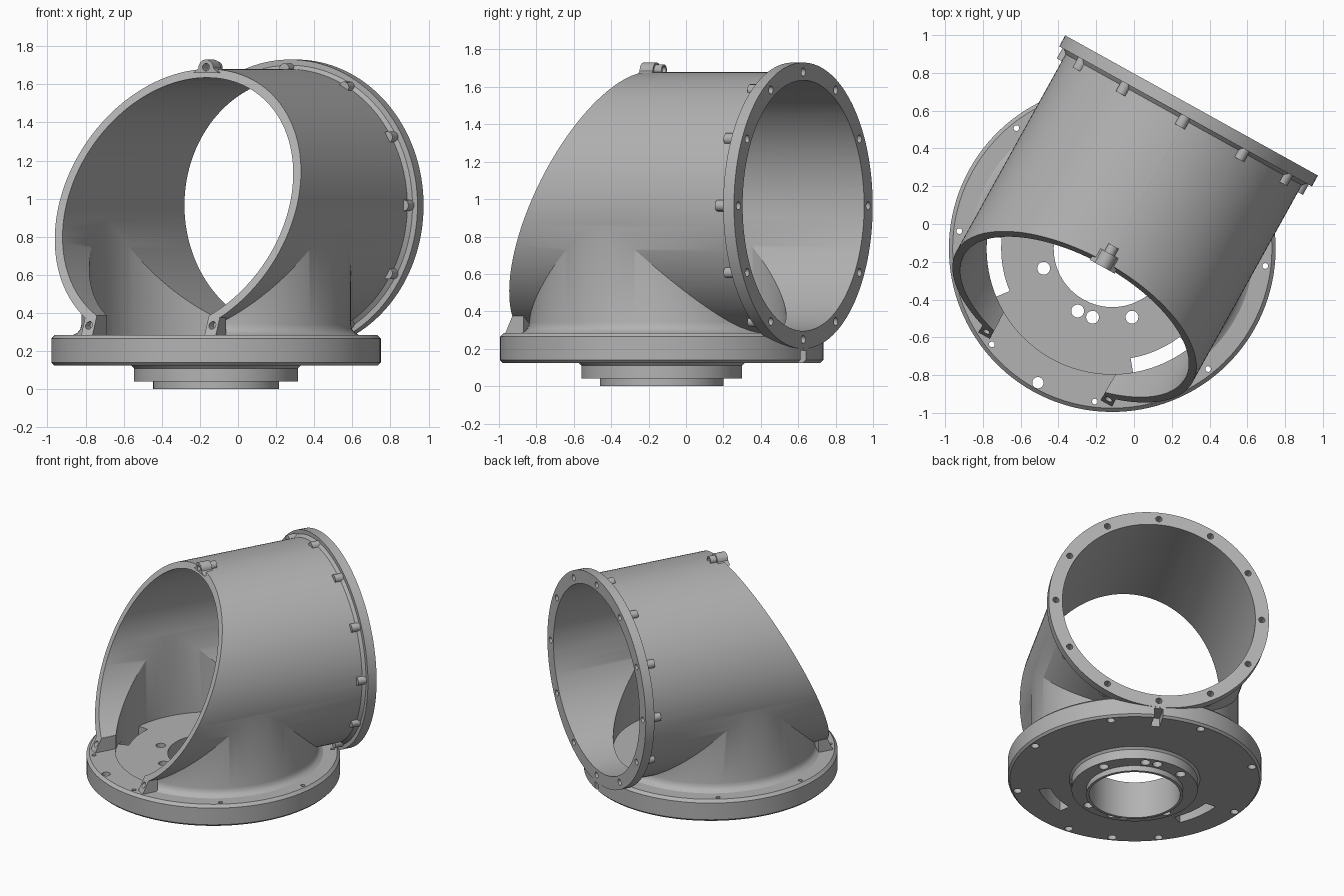
import bpy, bmesh
from math import radians, sin, cos, pi
from mathutils import Matrix

cube = bpy.data.objects.get("Cube")
if cube:
    bpy.data.objects.remove(cube)

grey = bpy.data.materials.new("cast_grey")
grey.use_nodes = True
grey.diffuse_color = (0.45, 0.45, 0.45, 1)
grey.node_tree.nodes["Principled BSDF"].inputs["Base Color"].default_value = grey.diffuse_color

AXIS_Z = 0.965          # height of the tube axis
TUBE_R, BORE_R = 0.715, 0.67
ALONG_Y = Matrix.Rotation(radians(-90), 4, 'X')


def finish(name, bm):
    bmesh.ops.recalc_face_normals(bm, faces=bm.faces)
    mesh = bpy.data.meshes.new(name)
    bm.to_mesh(mesh)
    bm.free()
    mesh.materials.append(grey)
    ob = bpy.data.objects.new(name, mesh)
    bpy.context.collection.objects.link(ob)
    return ob


def lathe(name, profile, places=(Matrix(),), segs=128, closed=False):
    """Turn an (r, z) profile about z and put a copy at each place."""
    bm = bmesh.new()
    turns = [2 * pi * i / segs for i in range(segs)]
    for place in places:
        rows = []
        for r, z in profile:
            if r == 0:
                rows.append([bm.verts.new((0, 0, z))] * segs)
            else:
                rows.append([bm.verts.new((r * cos(a), r * sin(a), z)) for a in turns])
        for low, high in list(zip(rows, rows[1:])) + ([(rows[-1], rows[0])] if closed else []):
            for i in range(segs):
                j = (i + 1) % segs
                corners = dict.fromkeys([low[i], low[j], high[j], high[i]])
                bm.faces.new(list(corners))
        bmesh.ops.transform(bm, matrix=place, verts=list({v for row in rows for v in row}))
    return finish(name, bm)


def rod(name, r, lo, hi, places=(Matrix(),), segs=24):
    return lathe(name, [(0, lo), (r, lo), (r, hi), (0, hi)], places, segs)


def prism(name, pts, axis, lo, hi):
    """Extrude a polygon along the named axis from lo to hi."""
    k = "xyz".index(axis)
    bm = bmesh.new()
    ends = []
    for d in (lo, hi):
        ends.append([bm.verts.new(list(p[:k]) + [d] + list(p[k:])) for p in pts])
        bm.faces.new(ends[-1])
    for i in range(len(pts)):
        bm.faces.new([ends[0][i - 1], ends[0][i], ends[1][i], ends[1][i - 1]])
    return finish(name, bm)


def box(name, x0, x1, y0, y1, z0, z1):
    return prism(name, [(x0, y0), (x1, y0), (x1, y1), (x0, y1)], 'z', z0, z1)


def boolean(target, operation, *tools):
    for tool in tools:
        mod = target.modifiers.new("bool", 'BOOLEAN')
        mod.operation, mod.solver, mod.object = operation, 'MANIFOLD', tool
        bpy.context.view_layer.objects.active = target
        bpy.ops.object.modifier_apply(modifier=mod.name)
        bpy.data.objects.remove(tool)


def ring(radius, degrees):
    return [Matrix.Translation((radius * cos(radians(a)), radius * sin(radians(a)), 0)) for a in degrees]


def on_axis(x, z):
    return Matrix.Translation((x, 0, z)) @ ALONG_Y


# Round base plate with stepped hub and recessed floor
base = lathe("base_plate", [
    (0.31, 0), (0.33, 0), (0.33, 0.04), (0.43, 0.04), (0.43, 0.11), (0.445, 0.125),
    (0.85, 0.125), (0.865, 0.14), (0.865, 0.265), (0.845, 0.285),
    (0.665, 0.285), (0.665, 0.277), (0.31, 0.277)], closed=True)

# Screw holes through rim and hub
rim = lathe("rim_holes", [(0, 0.1), (0.028, 0.1), (0.028, 0.19), (0.015, 0.2), (0.015, 0.3), (0, 0.3)],
            ring(0.815, [22.5 + 45 * i for i in range(8)]), 24)
large = rod("locating_hole", 0.03, 0.1, 0.3, ring(0.812, [270]))
hub = rod("hub_holes", 0.034, -0.05, 0.3, ring(0.378, [45, 90, 103, 135, 225, 270, 283, 315]))
boolean(base, 'DIFFERENCE', rim, large, hub)

# Two curved slots in the floor and a notch below the flange
for side in (-1, 1):
    arc = [radians(270 + side * 52.5 + t) for t in range(-14, 15, 2)]
    pts = [(0.588 * cos(a), 0.588 * sin(a)) for a in arc]
    pts += [(0.668 * cos(a), 0.668 * sin(a)) for a in reversed(arc)]
    boolean(base, 'DIFFERENCE', prism("slot", pts, 'z', 0.05, 0.35))
boolean(base, 'DIFFERENCE', box("notch", -0.03, 0.03, 0.73, 0.95, 0.1, 0.19),
        rod("flange_access", 0.024, 0.78, 0.95, [on_axis(0, AXIS_Z - TUBE_R)]))

# Horizontal tube with bolted flange, standing on a round neck
housing = lathe("housing", [
    (0, -1.2), (TUBE_R, -1.2), (TUBE_R, 0.78), (0.735, 0.8),
    (0.765, 0.8), (0.765, 0.866), (0, 0.866)], [on_axis(0, AXIS_Z)])
neck = lathe("neck", [(0, 0.26), (0.75, 0.26), (0.75, 0.285), (0.727, 0.297),
                      (0.713, 0.315), (0.707, 0.34), (0.707, 0.96), (0, 0.96)])
bolts = [on_axis(TUBE_R * cos(i * pi / 6), AXIS_Z + TUBE_R * sin(i * pi / 6)) for i in range(12)]
boolean(housing, 'UNION', neck, rod("bolt_bosses", 0.03, 0.738, 0.82, bolts, 16))
boolean(housing, 'DIFFERENCE',
        rod("tube_bore", BORE_R, -1.4, 1, [on_axis(0, AXIS_Z)], 128),
        rod("neck_bore", 0.665, 0.2, 0.955, segs=128),
        box("floor_gap", -0.338, 0.338, -1.4, -0.2, 0.2, 0.39))

# Lower lugs, slanted mouth, then lug and bolt holes
for side in (-1, 1):
    boolean(housing, 'UNION', box("lower_lug", side * 0.37 - 0.034, side * 0.37 + 0.034,
                                  -0.8, -0.62, 0.265, 0.385))
boolean(housing, 'DIFFERENCE',
        prism("mouth_cut", [(0.107, 2.08), (-0.827, 0.08), (-1.6, 0.08), (-1.6, 2.08)], 'x', -1.2, 1.2),
        rod("lug_holes", 0.02, -0.9, -0.66, [on_axis(s * 0.37, 0.335) for s in (-1, 1)]),
        rod("bolt_holes", 0.022, 0.76, 1, bolts, 16))

# Upper lug with rounded top and a screw sleeve behind it
top = [(0.045 * cos(radians(a)), 1.685 + 0.045 * sin(radians(a))) for a in range(0, 181, 15)]
upper_lug = prism("upper_lug", [(0.075, 1.66)] + top + [(-0.075, 1.66)], 'y', -0.11, -0.03)
boolean(upper_lug, 'UNION', rod("sleeve", 0.03, -0.06, 0.015, [on_axis(0, 1.69)]))
boolean(upper_lug, 'DIFFERENCE', rod("upper_lug_hole", 0.02, -0.3, 0.2, [on_axis(0, 1.69)]))

# Turn the assembly to its resting direction
place = Matrix.Translation((-0.115, -0.13, 0)) @ Matrix.Rotation(radians(-29), 4, 'Z')
for ob in (base, housing, upper_lug):
    ob.data.transform(place)
    bpy.ops.object.select_all(action='DESELECT')
    ob.select_set(True)
    bpy.context.view_layer.objects.active = ob
    bpy.ops.object.shade_smooth_by_angle(angle=radians(25))
